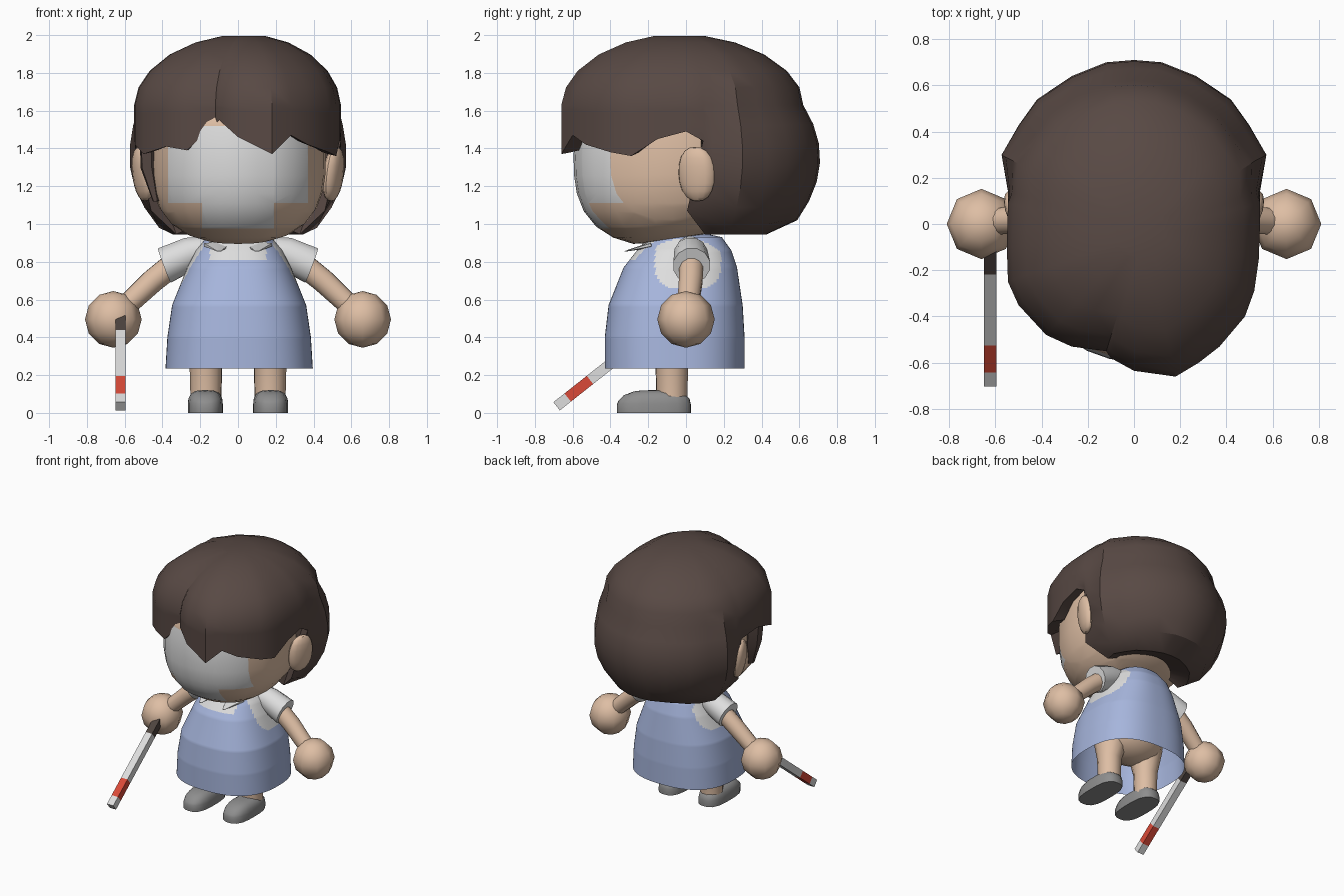
import bpy, bmesh, math
from mathutils import Vector

if "Cube" in bpy.data.objects:
    bpy.data.objects.remove(bpy.data.objects["Cube"])


def material(name, rgb):
    m = bpy.data.materials.new(name)
    lin = [((c / 255 + 0.055) / 1.055) ** 2.4 for c in rgb]
    m.diffuse_color = (*lin, 1)
    m.use_nodes = True
    m.node_tree.nodes["Principled BSDF"].inputs["Base Color"].default_value = m.diffuse_color
    return m


SKIN = material("skin", (222, 190, 164))
WHITE = material("off_white", (222, 222, 222))
HAIR = material("dark_brown", (88, 73, 68))
BLUE = material("soft_blue", (166, 181, 220))
GREY = material("shoe_grey", (142, 142, 142))
RED = material("red", (218, 74, 56))
DARK = material("grip_dark", (78, 68, 63))


def finish(name, bm, mats, rule=None, angle=35):
    bmesh.ops.recalc_face_normals(bm, faces=bm.faces[:])
    if rule:
        for f in bm.faces:
            f.material_index = int(rule(f.calc_center_median()))
    me = bpy.data.meshes.new(name)
    bm.to_mesh(me)
    bm.free()
    for m in mats:
        me.materials.append(m)
    ob = bpy.data.objects.new(name, me)
    bpy.context.collection.objects.link(ob)
    bpy.ops.object.select_all(action='DESELECT')
    ob.select_set(True)
    bpy.context.view_layer.objects.active = ob
    bpy.ops.object.shade_smooth_by_angle(angle=math.radians(angle))
    return ob


def blob_mesh(loc, rad, n=2, m=2, u=16, v=10):
    """Superellipsoid: n shapes the side profile, m the plan."""
    bm = bmesh.new()
    bmesh.ops.create_uvsphere(bm, u_segments=u, v_segments=v, radius=1)
    for p in bm.verts:
        x, y, z = p.co
        h = (abs(x) ** m + abs(y) ** m) ** (1 / m)
        k = 1 / (h ** n + abs(z) ** n) ** (1 / n)
        p.co = [c * k * r + o for c, r, o in zip((x, y, z), rad, loc)]
    return bm


def loft(rings, cap_start=False, cap_end=False):
    bm = bmesh.new()
    vs = [[bm.verts.new(p) for p in r] for r in rings]
    n = len(vs[0])
    for a, b in zip(vs, vs[1:]):
        for i in range(n):
            j = (i + 1) % n
            bm.faces.new((a[i], a[j], b[j], b[i]))
    if cap_start:
        bm.faces.new(vs[0])
    if cap_end:
        bm.faces.new(vs[-1])
    return bm


def tube(name, points, radii, mat, sides=12, flat=1.0):
    points = [Vector(p) for p in points]
    q = (points[-1] - points[0]).to_track_quat('Z', 'Y')
    rings = []
    for p, r in zip(points, radii):
        ang = [2 * math.pi * (i + 0.5) / sides for i in range(sides)]
        rings.append([p + q @ Vector((r * math.cos(a), flat * r * math.sin(a), 0)) for a in ang])
    return finish(name, loft(rings, True, True), [mat])


# Head, cut along the borders of the pale face area
bm = blob_mesh((0, -0.07, 1.35), (0.465, 0.525, 0.47), n=2.7, m=2.1, u=28, v=16)
for v in bm.verts:
    if v.co.z < 1.35:
        v.co.z += 0.15 * max(0, v.co.y + 0.28) * (1.35 - v.co.z) / 0.47
for axis, values in ((0, (-0.37, -0.19, 0.19, 0.37)), (2, (0.975, 1.11, 1.52))):
    for val in values:
        co, no = Vector(), Vector()
        co[axis], no[axis] = val, 1
        bmesh.ops.bisect_plane(bm, geom=bm.verts[:] + bm.edges[:] + bm.faces[:],
                               plane_co=co, plane_no=no)


def is_face(c):
    wide = abs(c.x) < 0.37 and 1.11 < c.z < 1.52
    chin = abs(c.x) < 0.19 and 0.975 < c.z < 1.2
    return c.y < -0.3 and (wide or chin)


finish("head", bm, [SKIN, WHITE], is_face)
tube("neck", [(0, 0, 0.88), (0, 0, 1.0)], [0.11, 0.11], SKIN)

# Hair: plan point and lower edge height of each column, fringe first
FRINGE = [(-0.1, -0.58, 1.55), (0.0, -0.635, 1.46), (0.18, -0.66, 1.37), (0.28, -0.6, 1.47),
          (0.37, -0.53, 1.42), (0.48, -0.4, 1.38), (0.52, -0.29, 1.36), (0.54, -0.15, 1.45),
          (0.545, 0.0, 1.49), (0.545, 0.09, 1.44)]
BACK = [(0.545, 0.14, 1.07), (0.575, 0.3, 0.98), (0.5, 0.43, 0.98), (0.42, 0.54, 1.0),
        (0.27, 0.64, 1.02), (0.12, 0.7, 1.02)]
LEFT = [(-0.545, 0.09, 1.44), (-0.55, -0.1, 1.46), (-0.545, -0.25, 1.42), (-0.5, -0.35, 1.37),
        (-0.38, -0.48, 1.41), (-0.27, -0.53, 1.39), (-0.12, -0.55, 1.53)]
COLS = FRINGE + BACK + [(0, 0.71, 1.02)] + [(-x, y, e) for x, y, e in reversed(BACK)] + LEFT


def swelled(x, y, e, z):
    """Back columns bulge at ear height and tuck in below."""
    if e > 1.2:
        return x, y
    d = (z - 1.35) ** 2
    high = 0.4 + 1.2 * min(1, max(0, (y - 0.14) / 0.25))
    kx, ky = (2.0, 1.57) if z < 1.35 else (high, high)
    forward = 1.3 * max(0, 1.16 - z) if y < 0.2 else 0
    return x * (1 - kx * d), y * (1 - ky * d) - forward


rings = []
for f in (0.2, 0.45, 0.68, 0.86, 0.96):
    z = 1.62 + 0.385 * (1 - f ** 1.95) ** (1 / 1.95)
    ring = []
    for c in COLS:
        x, y = swelled(*c, 1.62)
        ring.append((x * f + 0.04 * (1 - f), y * f - 0.04 * (1 - f), z))
    rings.append(ring)
for i in range(7):
    ring = []
    for c in COLS:
        z = 1.63 + (c[2] - 1.63) * i / 6
        ring.append((*swelled(*c, z), z))
    rings.append(ring)
# Underside: short locks fold in, the back rolls under towards the neck
for s_back, z_back, s_front, rise in ((0.6, 0.945, 0.92, 0.01), (0.38, 1.0, 0.86, 0.02)):
    rings.append([(x * s_back, max(y * s_back, 0.1), z_back) if e < 1.2
                  else (x * s_front, y * s_front, e + rise) for x, y, e in COLS])
finish("hair", loft(rings, cap_start=True), [HAIR], angle=32)
tube("sideburn_lock", [(-0.465, -0.18, 1.5), (-0.465, -0.16, 1.3), (-0.43, -0.19, 1.12)],
     [0.085, 0.075, 0.03], HAIR, 6, 0.7)

# Dress and shirt body: height, half width, front y, back y, slightly boxy in plan
PROFILE = [(0.235, 0.39, -0.43, 0.31), (0.4, 0.38, -0.43, 0.31), (0.57, 0.355, -0.41, 0.3),
           (0.77, 0.275, -0.33, 0.27), (0.86, 0.23, -0.26, 0.24), (0.93, 0.17, -0.2, 0.19),
           (0.95, 0.08, -0.1, 0.1)]


def boxy(t, n=2.5):
    c, s = math.cos(t), math.sin(t)
    k = (abs(c) ** n + abs(s) ** n) ** (-1 / n)
    return c * k, s * k


rings = []
for a, b in zip(PROFILE, PROFILE[1:]):
    steps = max(1, round((b[0] - a[0]) / 0.01))
    for i in range(steps + (b is PROFILE[-1])):
        z, w, yf, yb = [p + (q - p) * i / steps for p, q in zip(a, b)]
        plan = [boxy(2 * math.pi * j / 120) for j in range(120)]
        rings.append([(w * c + 0.006, (yf + yb) / 2 + (yb - yf) / 2 * s, z) for c, s in plan])


def is_shirt(c):
    neckline = c.y < 0 and abs(c.x) < 0.15 and c.z > 0.81
    armhole = abs(c.x) > 0.185 and (abs(c.y - 0.01) / 0.175) ** 3 + (abs(c.z - 0.8) / 0.145) ** 3 < 1
    return neckline or armhole


finish("dress", loft(rings, cap_end=True), [BLUE, WHITE], is_shirt, 50)
finish("hips", blob_mesh((0, -0.06, 0.46), (0.28, 0.2, 0.18)), [SKIN])

# Paired parts
for s, side in ((1, "right"), (-1, "left")):
    ear = finish("ear_" + side, blob_mesh((0, 0, 0), (0.045, 0.1, 0.145), n=2.3, u=14, v=10), [SKIN])
    ear.location = (s * 0.505, 0.055, 1.265)
    ear.rotation_euler = (0, s * 0.12, -s * 0.35)
    tube("collar_" + side, [(s * 0.11, -0.18, 0.89), (s * 0.1, -0.325, 0.855)],
         [0.08, 0.01], WHITE, 6, 0.2)
    tube("sleeve_" + side, [(s * 0.15, 0.02, 0.87), (s * 0.25, 0.025, 0.845), (s * 0.39, 0.03, 0.78)],
         [0.07, 0.09, 0.1], WHITE)
    tube("arm_" + side, [(s * 0.3, 0.03, 0.82), (s * 0.45, 0.025, 0.7), (s * 0.6, 0.01, 0.56)],
         [0.066, 0.064, 0.058], SKIN)
    finish("hand_" + side, blob_mesh((s * 0.66, 0, 0.495), (0.15, 0.152, 0.15), u=8, v=6),
           [SKIN], angle=60)
    tube("leg_" + side, [(s * 0.17, -0.075, 0.06), (s * 0.17, -0.075, 0.24), (s * 0.16, -0.07, 0.42)],
         [0.083, 0.088, 0.13], SKIN)
    bm = blob_mesh((s * 0.173, -0.17, 0.02), (0.093, 0.196, 0.1), n=3.5, m=3, u=20, v=12)
    for v in bm.verts:
        v.co.z = max(0, v.co.z)
        if v.co.z > 0.05 and v.co.y < -0.25:
            v.co.z += 0.12 * (v.co.y + 0.25)
    bmesh.ops.remove_doubles(bm, verts=bm.verts[:], dist=0.0005)
    finish("shoe_" + side, bm, [GREY])

# Walking cane in coloured sections, held in the hand
foot, along = Vector((-0.622, -0.685, 0.035)), Vector((0, 0.785, 0.62))
for name, a, b, mat in (("cane_tip", 0, 0.075, WHITE), ("cane_band", 0.075, 0.225, RED),
                        ("cane_shaft", 0.225, 0.615, WHITE), ("cane_grip", 0.615, 0.8, DARK)):
    tube(name, [foot + along * a, foot + along * b], [0.039, 0.039], mat, 4)
